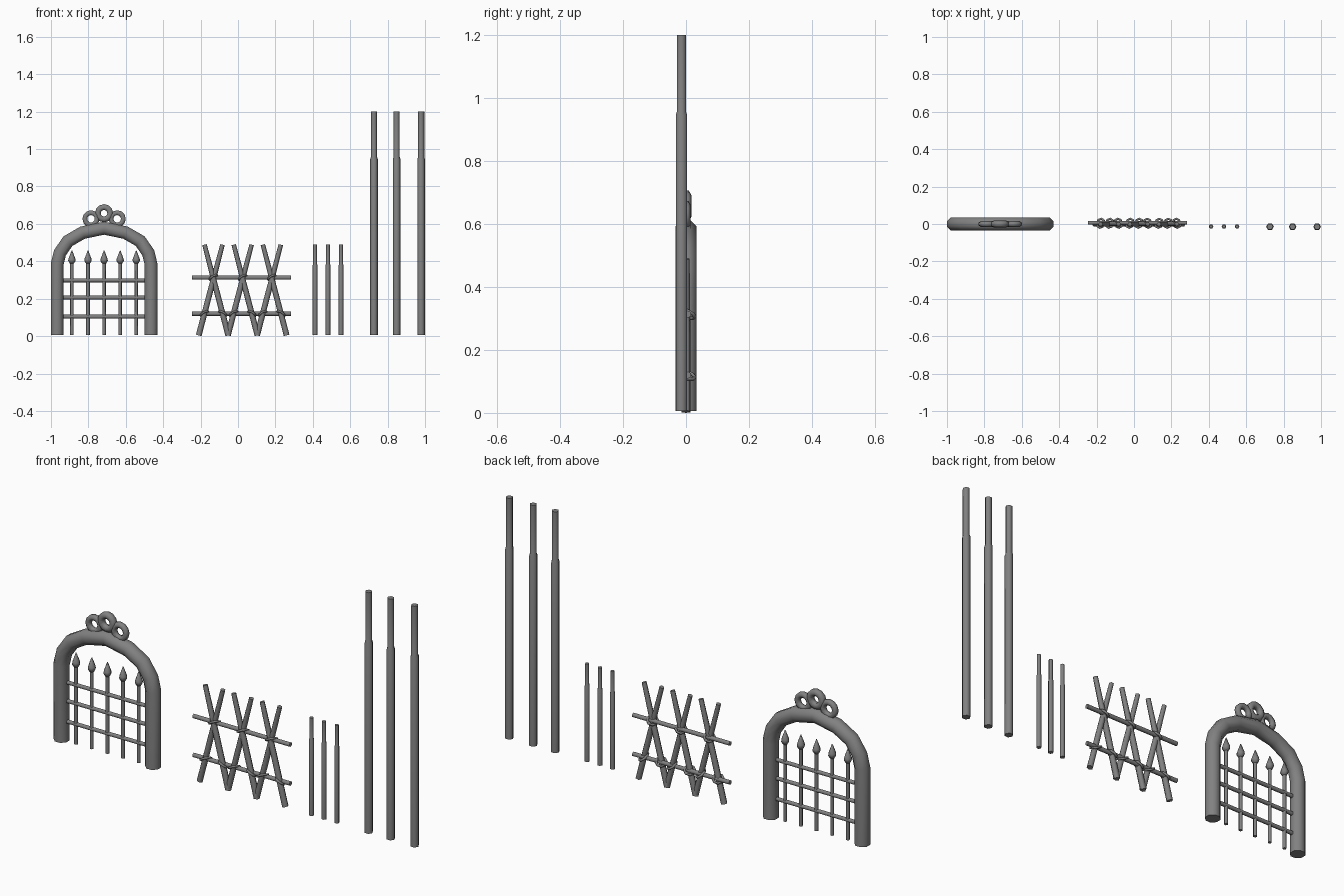
import bpy, bmesh, math
from mathutils import Vector, Matrix

if "Cube" in bpy.data.objects:
    bpy.data.objects.remove(bpy.data.objects["Cube"])

iron = bpy.data.materials.new("dark_grey")
iron.diffuse_color = (0.22, 0.22, 0.22, 1)
iron.use_nodes = True
iron.node_tree.nodes["Principled BSDF"].inputs["Base Color"].default_value = iron.diffuse_color


def finish(name, bm):
    bmesh.ops.recalc_face_normals(bm, faces=bm.faces)
    me = bpy.data.meshes.new(name)
    bm.to_mesh(me)
    bm.free()
    me.materials.append(iron)
    ob = bpy.data.objects.new(name, me)
    bpy.context.collection.objects.link(ob)
    return ob


def skin(bm, rings, closed=False):
    """Join rings of vertices into a tube, capped when open."""
    n = len(rings[0])
    pairs = list(zip(rings, rings[1:]))
    if closed:
        pairs.append((rings[-1], rings[0]))
    for a, b in pairs:
        for i in range(n):
            j = (i + 1) % n
            bm.faces.new((a[i], a[j], b[j], b[i]))
    if not closed:
        bm.faces.new(rings[0][::-1])
        bm.faces.new(rings[-1])


def rod(name, a, b, profile, sides=6):
    """Turned rod from a to b; profile = (fraction along, radius)."""
    a, b = Vector(a), Vector(b)
    d = (b - a).normalized()
    v = Vector((0, 1, 0))
    u = v.cross(d).normalized()
    bm = bmesh.new()
    rings = []
    for t, r in profile:
        c = a.lerp(b, t)
        rings.append([bm.verts.new(c + r * (u * math.cos(k) + v * math.sin(k)))
                      for k in (2 * math.pi * i / sides for i in range(sides))])
    skin(bm, rings)
    return finish(name, bm)


def ring(name, loc, major, minor, segs=12, sides=6, rot=None, stretch=1.0):
    """Low-poly torus lying in the xz plane, then rotated."""
    rot = rot or Matrix.Identity(3)
    bm = bmesh.new()
    rings = []
    for i in range(segs):
        a = 2 * math.pi * i / segs
        d = Vector((math.cos(a), 0, math.sin(a)))
        row = []
        for j in range(sides):
            b = 2 * math.pi * (j + 0.5) / sides
            p = d * (major + minor * math.cos(b)) + Vector((0, minor * math.sin(b), 0))
            p.z *= stretch
            row.append(bm.verts.new(rot @ p + Vector(loc)))
        rings.append(row)
    skin(bm, rings, True)
    return finish(name, bm)


# Gate arch: octagonal section swept along a mirrored path
GX = -0.716
half = [(-0.251, 0.006), (-0.251, 0.385), (-0.236, 0.446),
        (-0.193, 0.508), (-0.115, 0.553)]
path = half + [(0, 0.577)] + [(-x, z) for x, z in reversed(half)]
path = [Vector((GX + x, 0, z)) for x, z in path]
bm = bmesh.new()
rings = []
R = 0.034 / math.cos(math.pi / 8)
for i, p in enumerate(path):
    t0 = (p - path[max(i - 1, 0)]).normalized()
    t1 = (path[min(i + 1, len(path) - 1)] - p).normalized()
    t = (t0 + t1).normalized()
    n = Vector((0, 1, 0)).cross(t)
    miter = 1 / max(t.dot(t1), t.dot(t0))
    rings.append([bm.verts.new(p + n * (R * math.cos(k) * miter) + Vector((0, R * math.sin(k), 0)))
                  for k in (2 * math.pi * (j + 0.5) / 8 for j in range(8))])
skin(bm, rings)
finish("gate_arch", bm)

# Rings on the arch; the side ones sink into it
ring("crest_ring", (GX, 0, 0.657), 0.033, 0.018)
for s in (-1, 1):
    ring("side_ring", (GX + s * 0.07, 0, 0.627), 0.033, 0.015)

# Spear bars and cross bars
for i in range(-2, 3):
    x = GX + i * 0.086
    rod("spear_bar", (x, 0, 0.006), (x, 0, 0.40), [(0, 0.0095), (1, 0.0095)])
    rod("spear_head", (x, 0, 0.388), (x, 0, 0.457),
        [(0, 0.011), (0.22, 0.02), (0.35, 0.019), (1, 0.002)])
for z in (0.104, 0.206, 0.298):
    rod("cross_bar", (GX - 0.235, 0, z), (GX + 0.235, 0, z), [(0, 0.0105), (1, 0.0105)])

# Stick fence: leaning pairs, rails and lashings
RAILS = (0.12, 0.313)
for z in RAILS:
    rod("fence_rail", (-0.247, 0.006, z), (0.284, 0.006, z), [(0, 0.0115), (1, 0.0115)])


def lashing(x, z, side):
    rot = Matrix.Rotation(-0.5 * side, 3, 'Y') @ Matrix.Rotation(math.radians(70), 3, 'X')
    ring("lashing", (x, 0.004, z), 0.023, 0.006, 8, 5, rot, 1.1)


for k in range(3):
    c = -0.131 + 0.156 * k
    for s in (-1, 1):
        bot, top = c - s * 0.079, c + s * 0.048
        rod("leaning_stick", (bot, 0.001 * s, 0.004), (top, 0.001 * s, 0.489),
            [(0, 0.0155), (0.5, 0.015), (1, 0.012)])
        lashing(bot + (top - bot) * RAILS[0] / 0.49, RAILS[0], s)
    lashing(c, RAILS[1], 1)

# Stepped posts: short and tall
for x in (0.412, 0.481, 0.551):
    rod("short_post", (x, -0.013, 0.006), (x, -0.013, 0.49),
        [(0, 0.0125), (0.775, 0.0125), (0.79, 0.01), (1, 0.01)])
for x in (0.727, 0.848, 0.979):
    rod("tall_post", (x, -0.0145, 0.006), (x, -0.0145, 1.2),
        [(0, 0.0205), (0.787, 0.0205), (0.796, 0.0168), (1, 0.0168)])

# Smooth sides with crisp end caps
for ob in bpy.data.objects:
    ob.select_set(True)
    bpy.context.view_layer.objects.active = ob
bpy.ops.object.shade_smooth_by_angle(angle=math.radians(75))
